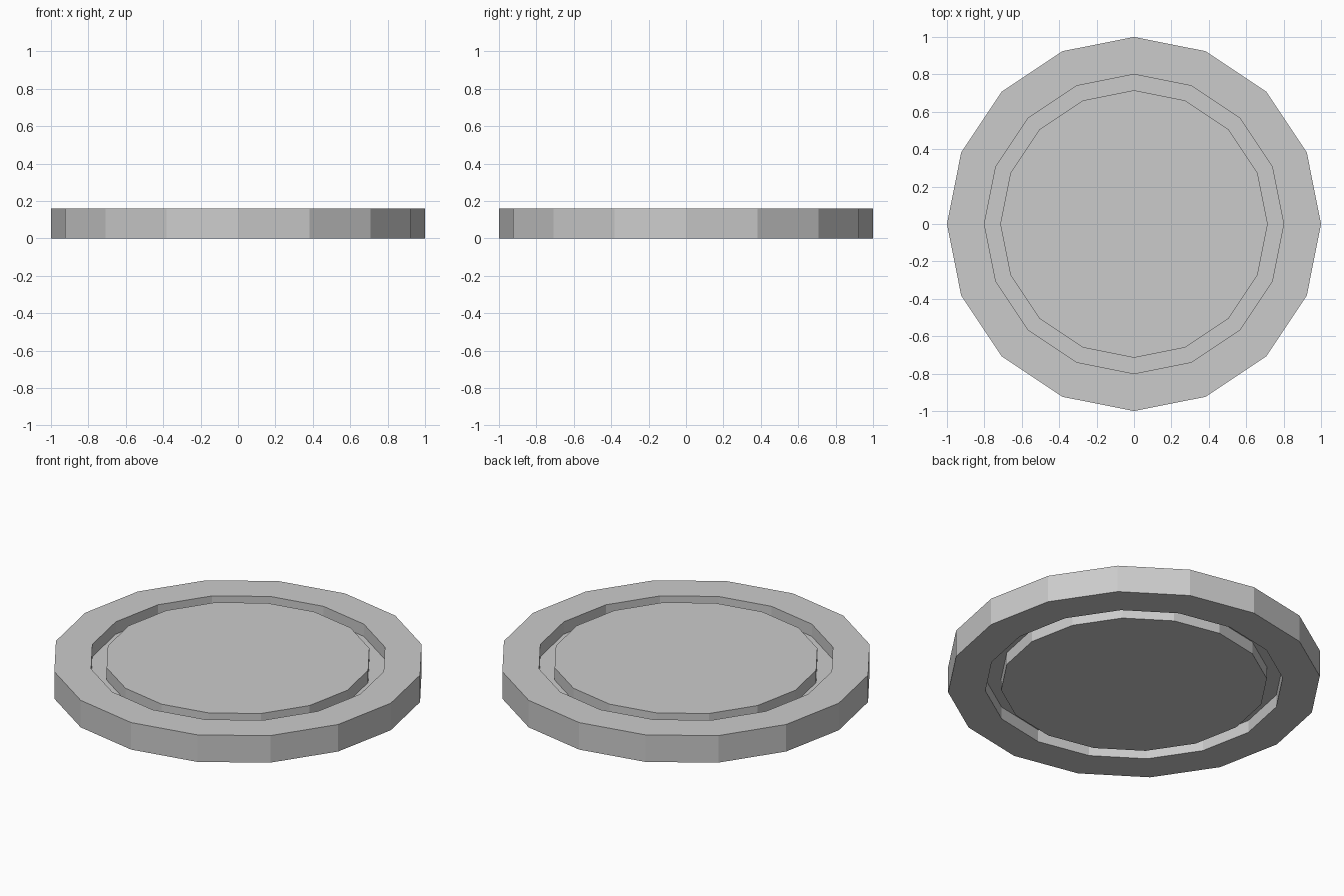
import bpy, bmesh, math

if "Cube" in bpy.data.objects:
    bpy.data.objects.remove(bpy.data.objects["Cube"])

SIDES = 16
# Half section (radius, z): central disc, groove below, rim, groove above, central disc
profile = [(0.715, 0), (0.715, 0.073), (0.80, 0.073), (0.80, 0), (1.0, 0),
           (1.0, 0.16), (0.80, 0.16), (0.80, 0.087), (0.715, 0.087), (0.715, 0.16)]

bm = bmesh.new()

# One ring of vertices per profile point
rings = []
for r, z in profile:
    rings.append([bm.verts.new((r * math.cos(math.tau * i / SIDES),
                                r * math.sin(math.tau * i / SIDES), z))
                  for i in range(SIDES)])

# Walls and annular faces between neighbouring rings
for a, b in zip(rings, rings[1:]):
    for i in range(SIDES):
        j = (i + 1) % SIDES
        bm.faces.new((a[i], a[j], b[j], b[i]))

# Flat bottom and top of the central disc
bm.faces.new(rings[0])
bm.faces.new(rings[-1])
bmesh.ops.recalc_face_normals(bm, faces=bm.faces)

mesh = bpy.data.meshes.new("grooved_disc")
bm.to_mesh(mesh)
bm.free()
bpy.context.collection.objects.link(bpy.data.objects.new("grooved_disc", mesh))
